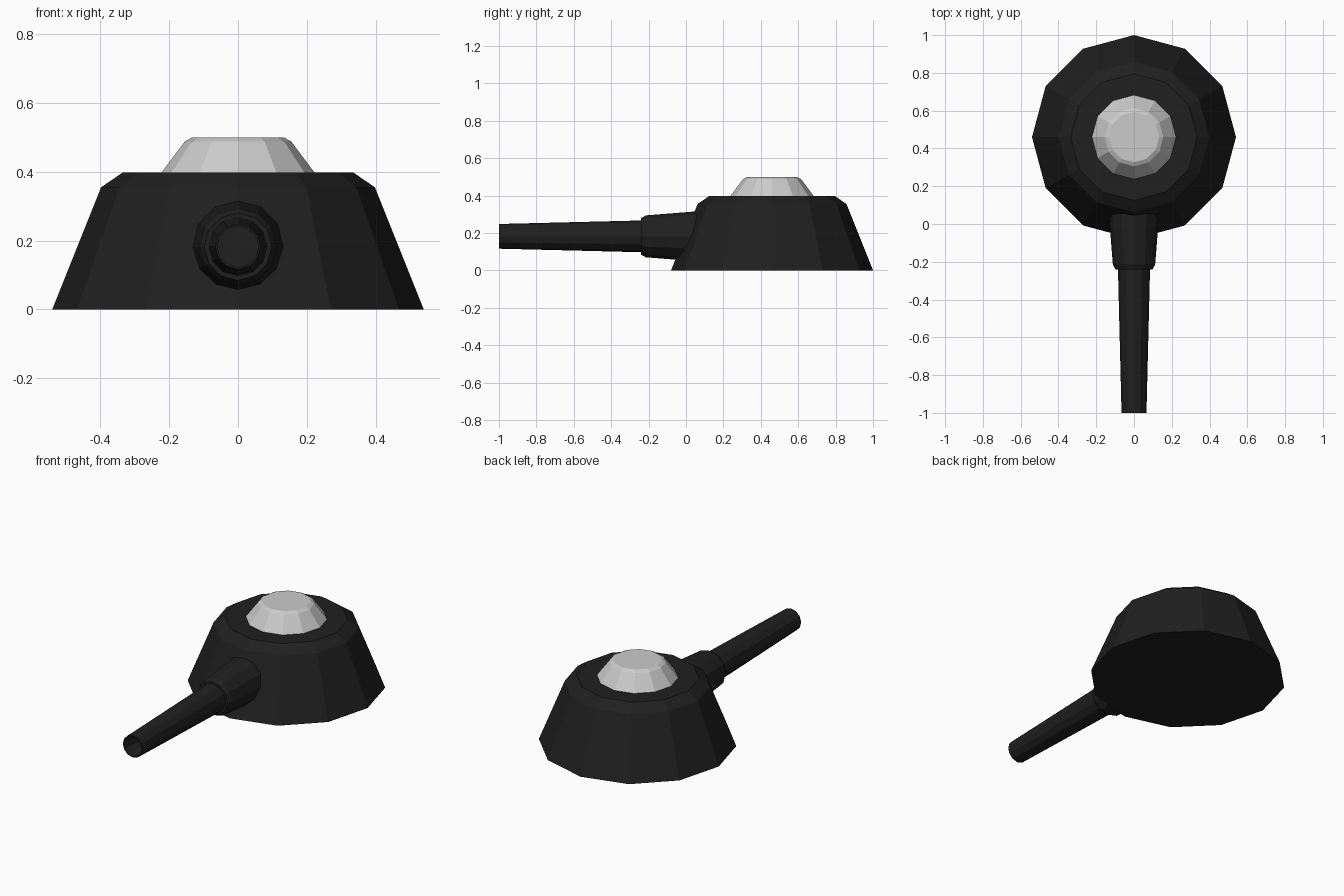
import bpy, bmesh
from math import pi, sin, cos
from mathutils import Matrix

if "Cube" in bpy.data.objects:
    bpy.data.objects.remove(bpy.data.objects["Cube"])

SIDES = 12

black = bpy.data.materials.new("black")
black.diffuse_color = (0.014, 0.014, 0.014, 1)
black.use_nodes = True
black.node_tree.nodes["Principled BSDF"].inputs["Base Color"].default_value = black.diffuse_color


def lathe(name, profile, matrix, cap_start=False, cap_end=False, material=None):
    """Revolve (radius, height) points around local z into a flat-faced solid."""
    bm = bmesh.new()
    rings = []
    for r, h in profile:
        rings.append([bm.verts.new((r * cos(2 * pi * i / SIDES), r * sin(2 * pi * i / SIDES), h))
                      for i in range(SIDES)])
    for a, b in zip(rings, rings[1:]):
        for i in range(SIDES):
            j = (i + 1) % SIDES
            bm.faces.new((a[i], a[j], b[j], b[i]))
    if cap_start:
        bm.faces.new(rings[0][::-1])
    if cap_end:
        bm.faces.new(rings[-1])
    bm.transform(matrix)
    mesh = bpy.data.meshes.new(name)
    bm.to_mesh(mesh)
    bm.free()
    obj = bpy.data.objects.new(name, mesh)
    bpy.context.collection.objects.link(obj)
    if material:
        mesh.materials.append(material)
    return obj


upright = Matrix.Translation((0, 0.46, 0))
# local z points to -y, so heights are distances forward of y = 0
forward = Matrix.Translation((0, 0, 0.182)) @ Matrix.Rotation(pi / 2, 4, 'X')

# Turret body with chamfered top edge
lathe("turret_body", [(0.54, 0), (0.398, 0.355), (0.335, 0.398)], upright,
      True, True, black)

# Pale hatch dome on top
lathe("hatch_dome", [(0.224, 0.396), (0.155, 0.488), (0.133, 0.5)], upright,
      True, True)

# Thick sleeve where the barrel meets the body
lathe("barrel_sleeve", [(0.137, -0.1), (0.112, 0.215), (0.098, 0.24), (0.08, 0.24)],
      forward, True, False, black)

# Tapered barrel, open at the muzzle with a recessed bore
lathe("barrel", [(0.085, 0.235), (0.066, 1.0), (0.06, 1.0), (0.06, 0.24)],
      forward, False, True, black)
